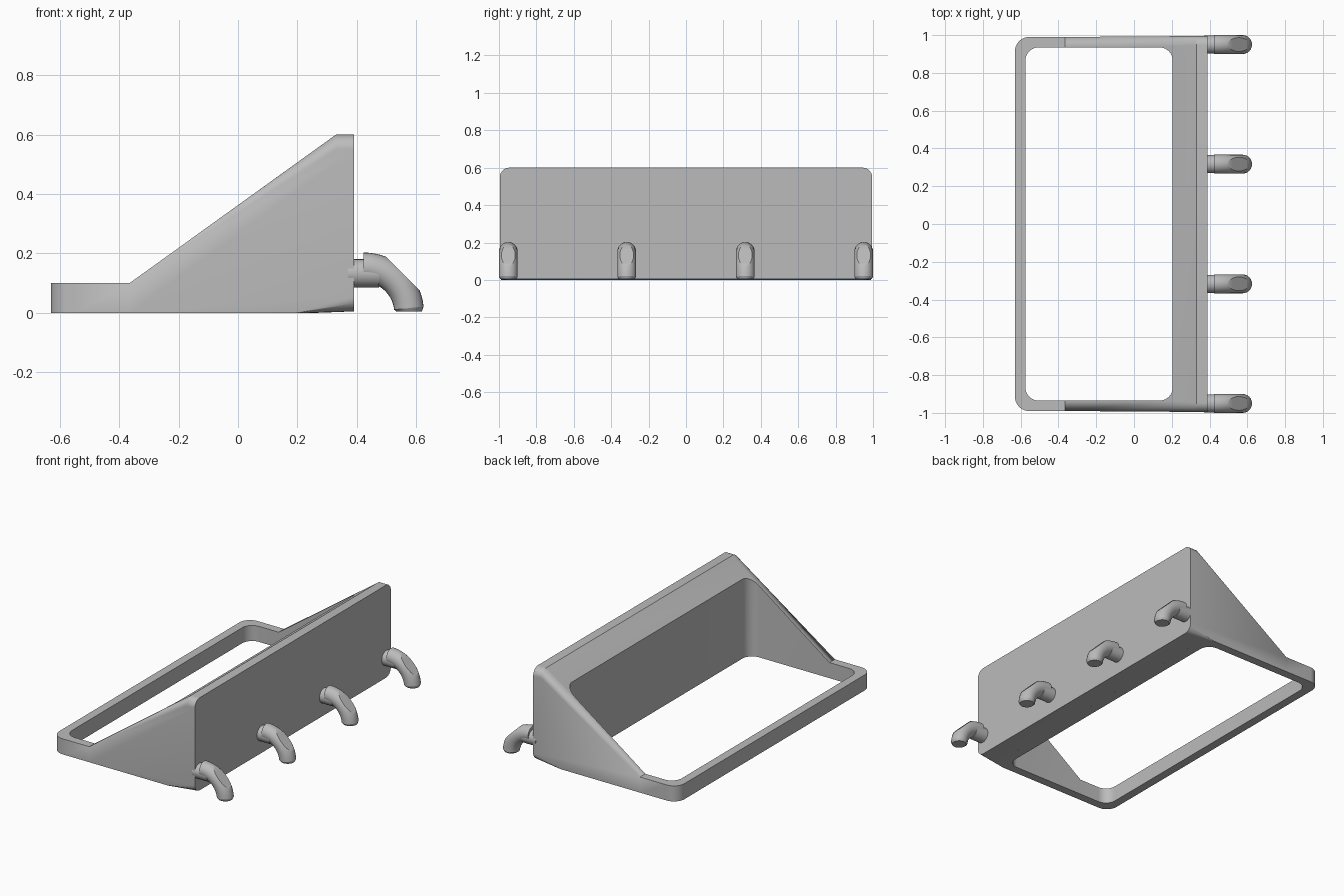
import bpy, bmesh
from math import sin, cos, pi, radians
from mathutils import Vector

cube = bpy.data.objects.get("Cube")
if cube:
    bpy.data.objects.remove(cube, do_unlink=True)

grey = bpy.data.materials.new("plain grey")
grey.use_nodes = True
GREY = (0.5, 0.5, 0.5, 1)
grey.diffuse_color = GREY
grey.node_tree.nodes["Principled BSDF"].inputs["Base Color"].default_value = GREY


def finish(bm, name):
    bmesh.ops.recalc_face_normals(bm, faces=bm.faces[:])
    mesh = bpy.data.meshes.new(name)
    bm.to_mesh(mesh)
    bm.free()
    mesh.materials.append(grey)
    obj = bpy.data.objects.new(name, mesh)
    bpy.context.collection.objects.link(obj)
    return obj


def smooth(obj):
    bpy.ops.object.select_all(action='DESELECT')
    obj.select_set(True)
    bpy.context.view_layer.objects.active = obj
    bpy.ops.object.shade_smooth_by_angle(angle=radians(25))


def rounded_rect(a0, a1, b0, b1, r, steps=10):
    corners = [(a1 - r, b1 - r), (a0 + r, b1 - r), (a0 + r, b0 + r), (a1 - r, b0 + r)]
    return [(a + r * cos(t), b + r * sin(t))
            for q, (a, b) in enumerate(corners)
            for t in [(q + i / steps) * pi / 2 for i in range(steps + 1)]]


def prism(name, outline, z0, z1):
    bm = bmesh.new()
    low, high = [[bm.verts.new((x, y, z)) for x, y in outline] for z in (z0, z1)]
    n = len(outline)
    bm.faces.new(low)
    bm.faces.new(high)
    for i in range(n):
        j = (i + 1) % n
        bm.faces.new((low[i], low[j], high[j], high[i]))
    return finish(bm, name)


def boolean(obj, tool, operation):
    mod = obj.modifiers.new(operation, 'BOOLEAN')
    mod.object, mod.operation, mod.solver = tool, operation, 'EXACT'
    bpy.context.view_layer.objects.active = obj
    bpy.ops.object.modifier_apply(modifier=mod.name)
    bpy.data.objects.remove(tool, do_unlink=True)


# Sloped body: hull from the low base block to the rounded back plate
base_outline = rounded_rect(-0.63, 0.265, -0.99, 0.99, 0.075)
points = [(x, y, z) for x, y in base_outline if x > -0.3 for z in (0, 0.1)]
points += [(-0.365, y, z) for y in (-0.99, 0.99) for z in (0, 0.1)]
points += [(x, y, z) for y, z in rounded_rect(-0.995, 0.995, 0.005, 0.6, 0.05)
           for x in (0.33, 0.39)]
bm = bmesh.new()
for p in points:
    bm.verts.new(p)
hull = bmesh.ops.convex_hull(bm, input=bm.verts[:])
loose = [v for v in bm.verts if not v.link_faces]
bmesh.ops.delete(bm, geom=loose, context='VERTS')
bmesh.ops.dissolve_limit(bm, angle_limit=0.01, verts=bm.verts[:], edges=bm.edges[:])
bin_body = finish(bm, "bin_body")

# Join the low frame, then cut the straight opening
boolean(bin_body, prism("base_frame", base_outline, 0, 0.1), 'UNION')
opening = rounded_rect(-0.575, 0.205, -0.935, 0.935, 0.07)
boolean(bin_body, prism("opening_cutter", opening, -0.2, 0.9), 'DIFFERENCE')
smooth(bin_body)


# Hooks and stubs: rings swept along a path
def sweep(bm, rings, y, sides=24):
    loops = []
    for (cx, cz), (ux, uz), r in rings:
        loops.append([bm.verts.new((cx + ux * r * cos(t), y + r * sin(t), cz + uz * r * cos(t)))
                      for t in [2 * pi * k / sides for k in range(sides)]])
    for a, b in zip(loops, loops[1:]):
        for k in range(sides):
            m = (k + 1) % sides
            bm.faces.new((a[k], a[m], b[m], b[k]))
    bm.faces.new(loops[0])
    bm.faces.new(loops[-1])


CENTRE_X, BEND, TUBE = 0.423, 0.153, 0.05
for number, y in enumerate((-0.95, -0.317, 0.317, 0.95), 1):
    # Straight stub out of the plate
    bm = bmesh.new()
    sweep(bm, [((x, 0.133), (0, 1), 0.048) for x in (0.37, 0.475)], y)
    smooth(finish(bm, f"peg_stub_{number}"))

    # Downward bend with a narrowed tip and a flat cut across its outside
    bm = bmesh.new()
    rings = []
    for i in range(17):
        a = radians(90 - i * 5.25)
        rings.append(((CENTRE_X + BEND * cos(a), BEND * sin(a)), (cos(a), sin(a)), TUBE))
    rings.append(((CENTRE_X + BEND, 0.004), (1, 0), TUBE * 0.85))
    sweep(bm, rings, y)
    d = 0.187 / 2 ** 0.5
    cut = bmesh.ops.bisect_plane(bm, geom=bm.verts[:] + bm.edges[:] + bm.faces[:],
                                 plane_co=Vector((CENTRE_X + d, y, d)),
                                 plane_no=Vector((1, 0, 1)), clear_outer=True)
    rim = [e for e in cut["geom_cut"] if isinstance(e, bmesh.types.BMEdge)]
    bmesh.ops.holes_fill(bm, edges=rim)
    smooth(finish(bm, f"peg_hook_{number}"))
